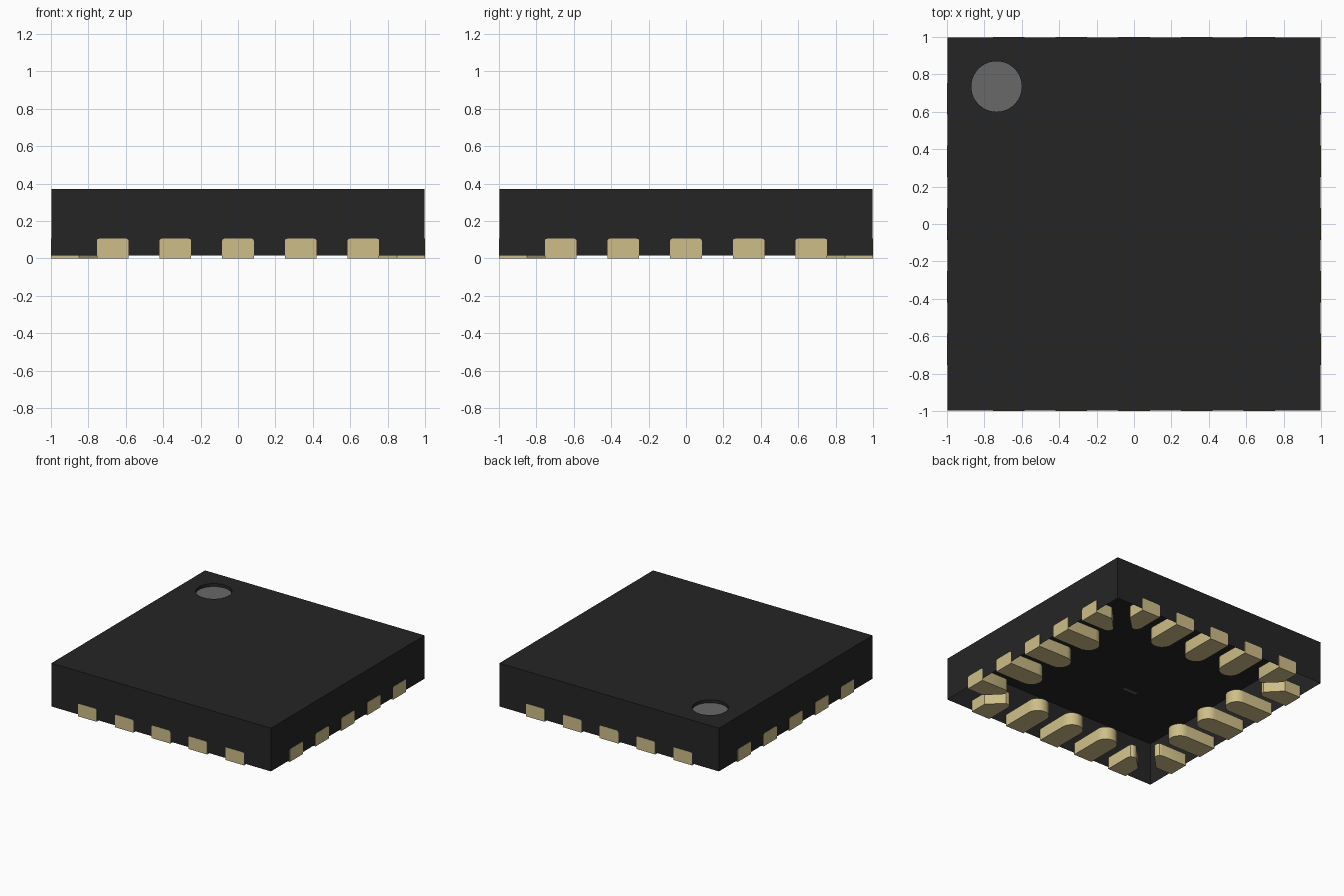
import bpy, bmesh, math
from mathutils import Matrix

cube = bpy.data.objects.get("Cube")
if cube:
    bpy.data.objects.remove(cube, do_unlink=True)


def material(name, srgb):
    lin = [((c / 255 + 0.055) / 1.055) ** 2.4 for c in srgb] + [1.0]
    m = bpy.data.materials.new(name)
    m.use_nodes = True
    m.diffuse_color = lin
    bsdf = m.node_tree.nodes["Principled BSDF"]
    bsdf.inputs["Base Color"].default_value = lin
    bsdf.inputs["Roughness"].default_value = 0.7
    return m


BLACK = material("black_plastic", (37, 37, 37))
GREY = material("grey_marker", (104, 104, 104))
TAN = material("tan_metal", (206, 190, 135))


def add_object(name, bm, mats):
    me = bpy.data.meshes.new(name)
    bm.to_mesh(me)
    bm.free()
    for m in mats:
        me.materials.append(m)
    ob = bpy.data.objects.new(name, me)
    bpy.context.collection.objects.link(ob)
    return ob


def ring(bm, pts):
    vs = [bm.verts.new(p) for p in pts]
    return vs, [bm.edges.new((vs[i], vs[(i + 1) % len(vs)])) for i in range(len(vs))]


def walls(bm, low, high):
    n = len(low)
    for i in range(n):
        j = (i + 1) % n
        bm.faces.new((low[i], low[j], high[j], high[i]))


# Body: open-bottomed shell with a round recess in the top
H, BOTTOM, TOP, DEPTH = 0.998, 0.015, 0.37, 0.025
square = [(-H, -H), (H, -H), (H, H), (-H, H)]
circle = [(-0.735 + 0.135 * math.cos(math.tau * i / 48),
           0.735 + 0.135 * math.sin(math.tau * i / 48)) for i in range(48)]
bm = bmesh.new()
low, _ = ring(bm, [(x, y, BOTTOM) for x, y in square])
high, outer_edges = ring(bm, [(x, y, TOP) for x, y in square])
rim, rim_edges = ring(bm, [(x, y, TOP) for x, y in circle])
bmesh.ops.triangle_fill(bm, use_beauty=True, edges=outer_edges + rim_edges, normal=(0, 0, 1))
walls(bm, low, high)
floor, _ = ring(bm, [(x, y, TOP - DEPTH) for x, y in circle])
walls(bm, rim, floor)
bm.faces.new(floor).material_index = 1
bmesh.ops.recalc_face_normals(bm, faces=bm.faces)
add_object("body", bm, [BLACK, GREY])

# Small marking plate at the middle of the underside
bm = bmesh.new()
bmesh.ops.create_cube(bm, size=1, matrix=Matrix.Translation((0.02, -0.02, 0.018))
                      @ Matrix.Diagonal((0.13, 0.03, 0.005, 1)))
add_object("underside_mark", bm, [GREY])

# Contact outlines: across the pad, then depth in from the edge
W, PITCH, PAD_H = 0.085, 0.335, 0.105
long_pad = [(-W, 0), (W, 0)] + [
    (W * math.cos(math.pi * i / 12), 0.27 + W * math.sin(math.pi * i / 12)) for i in range(13)]
corner_pad = [(-W, 0), (W, 0), (W, 0.15), (-0.03, 0.262), (-0.055, 0.262),
              (-0.075, 0.25), (-W, 0.225)]


def add_pad(name, outline, mirror, offset, angle):
    bm = bmesh.new()
    pts = [(u * mirror + offset, v - 1.0) for u, v in outline]
    low, _ = ring(bm, [(x, y, 0) for x, y in pts])
    high, _ = ring(bm, [(x, y, PAD_H) for x, y in pts])
    walls(bm, low, high)
    bm.faces.new(low)
    bm.faces.new(high)
    bmesh.ops.recalc_face_normals(bm, faces=bm.faces)
    # Soften the two upper corners of the outer face
    edges = [e for e in bm.edges if all(v.co.z > PAD_H - 0.001 for v in e.verts)
             and abs(e.verts[0].co.x - e.verts[1].co.x) < 1e-5
             and min(v.co.y for v in e.verts) < -0.999]
    bmesh.ops.bevel(bm, geom=edges, offset=0.012, segments=3, profile=0.5, affect='EDGES')
    bmesh.ops.rotate(bm, verts=bm.verts, cent=(0, 0, 0), matrix=Matrix.Rotation(angle, 3, 'Z'))
    ob = add_object(name, bm, [TAN])
    bpy.ops.object.select_all(action='DESELECT')
    ob.select_set(True)
    bpy.context.view_layer.objects.active = ob
    bpy.ops.object.shade_smooth_by_angle(angle=math.radians(30))


# Five contacts along each of the four sides
for s, side in enumerate(("front", "left", "back", "right")):
    for k in range(-2, 3):
        shape = corner_pad if abs(k) == 2 else long_pad
        add_pad(f"{side}_contact_{k + 3}", shape, -1 if k < 0 else 1,
                k * PITCH, s * math.pi / 2)
